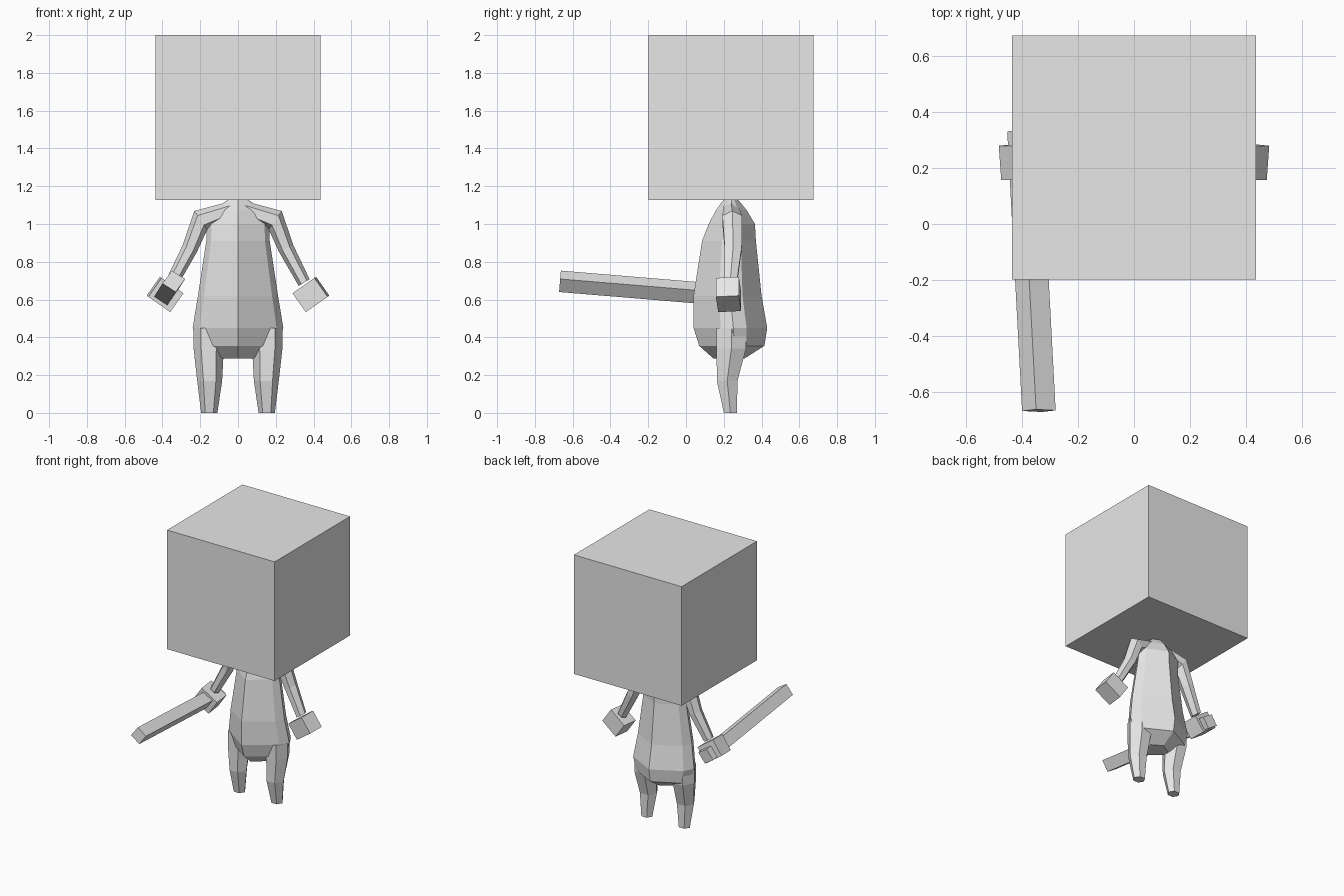
import bpy, bmesh, math
from mathutils import Vector, Matrix

if "Cube" in bpy.data.objects:
    bpy.data.objects.remove(bpy.data.objects["Cube"])

grey = bpy.data.materials.new("light_grey")
grey.diffuse_color = (0.8, 0.8, 0.8, 1)
grey.use_nodes = True
grey.node_tree.nodes["Principled BSDF"].inputs["Base Color"].default_value = grey.diffuse_color


def finish(name, bm, mirror=False):
    bmesh.ops.recalc_face_normals(bm, faces=bm.faces[:])
    mesh = bpy.data.meshes.new(name)
    bm.to_mesh(mesh)
    bm.free()
    mesh.materials.append(grey)
    ob = bpy.data.objects.new(name, mesh)
    bpy.context.collection.objects.link(ob)
    if mirror:
        ob.modifiers.new("mirror", 'MIRROR').use_mirror_merge = False
    return ob


def loft(name, rings, mirror=False):
    """Skin a list of equal-length point rings and cap both ends."""
    bm = bmesh.new()
    loops = [[bm.verts.new(p) for p in ring] for ring in rings]
    n = len(loops[0])
    for a, b in zip(loops, loops[1:]):
        for i in range(n):
            j = (i + 1) % n
            bm.faces.new((a[i], a[j], b[j], b[i]))
    bm.faces.new(loops[0])
    bm.faces.new(loops[-1])
    return finish(name, bm, mirror)


def box(name, size, matrix, mirror=False):
    bm = bmesh.new()
    bmesh.ops.create_cube(bm, size=1, matrix=matrix @ Matrix.Diagonal((*size, 1)))
    return finish(name, bm, mirror)


# Head: one large cube
box("head", (0.873, 0.873, 0.873), Matrix.Translation((0, 0.238, 1.5635)))


# Torso: eight-sided, ridged down the middle of chest and back
def torso_ring(z, w, front, back):
    d = back - front
    right = [(0, front), (0.85 * w, front + 0.37 * d), (w, front + 0.54 * d),
             (0.85 * w, front + 0.72 * d), (0, back)]
    left = [(-x, y) for x, y in right[3:0:-1]]
    return [(x, y, z) for x, y in right + left]


loft("torso", [torso_ring(*r) for r in (
    (0.288, 0.09, 0.145, 0.31),
    (0.355, 0.215, 0.07, 0.415),
    (0.45, 0.24, 0.04, 0.43),
    (0.62, 0.212, 0.04, 0.40),
    (0.91, 0.168, 0.085, 0.37),
    (1.0, 0.165, 0.12, 0.365),
    (1.075, 0.13, 0.16, 0.32),
    (1.13, 0.05, 0.20, 0.275))])

# Legs: six-sided, tapering to flat feet
loft("legs", [[(cx + rx * math.cos(a), cy + ry * math.sin(a), z)
               for a in (math.radians(60 * i) for i in range(6))]
              for z, cx, cy, rx, ry in (
    (0.0, 0.152, 0.235, 0.043, 0.04),
    (0.17, 0.150, 0.218, 0.066, 0.063),
    (0.34, 0.155, 0.24, 0.080, 0.09),
    (0.45, 0.155, 0.24, 0.080, 0.09))], mirror=True)

# Arms: six-sided tubes from the collar to the wrist
arm_rings = []
for x, z, tilt, r, cy, ry in (
        (0.04, 1.075, 0, 0.045, 0.237, 0.045),
        (0.197, 1.02, 35, 0.06, 0.245, 0.06),
        (0.255, 0.87, 65, 0.042, 0.25, 0.052),
        (0.35, 0.69, 58, 0.034, 0.235, 0.04)):
    t = math.radians(tilt)
    up = Vector((math.sin(t), 0, math.cos(t)))
    arm_rings.append([Vector((x, cy, z)) + up * r * math.cos(a) + Vector((0, ry * math.sin(a), 0))
                      for a in (math.radians(60 * i) for i in range(6))])
loft("arms", arm_rings, mirror=True)

# Hands: tilted blocks
box("hands", (0.142, 0.122, 0.122),
    Matrix.Translation((0.386, 0.225, 0.627)) @ Matrix.Rotation(math.radians(-35), 4, 'Y')
    @ Matrix.Rotation(math.radians(-5), 4, 'Z'), mirror=True)

# Club: long square bar through one hand, rising slightly forward
corners = [(-0.010, 0.055), (0.060, 0.011), (0.010, -0.058), (-0.060, -0.013)]
loft("club", [[(cx + dx, y + 0.083 * dz, cz + dz) for dx, dz in corners]
              for cx, y, cz in ((-0.34, -0.667, 0.698), (-0.393, 0.332, 0.615))])
